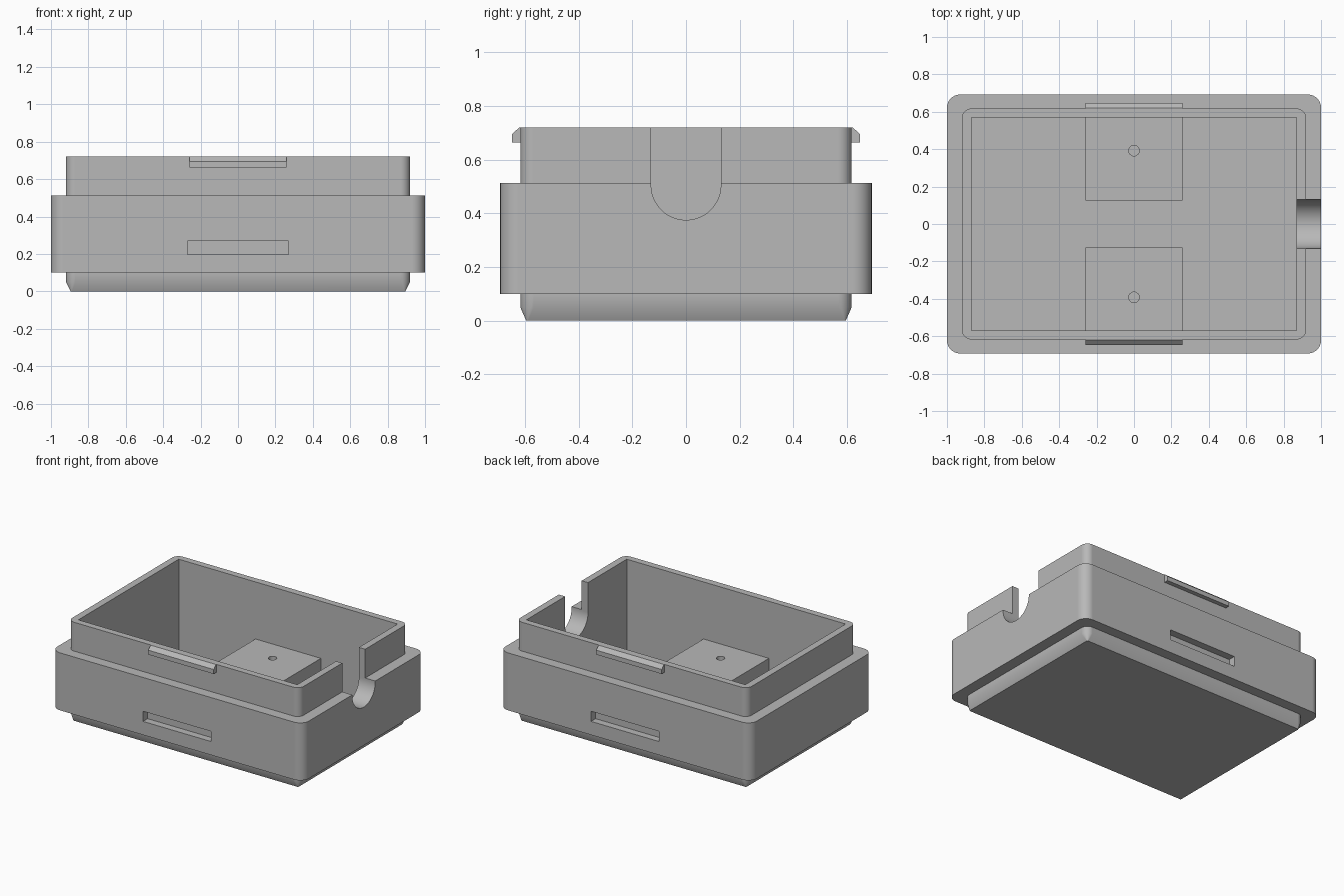
import bpy
import bmesh
import math

# remove the default cube only
cube = bpy.data.objects.get("Cube")
if cube:
    bpy.data.objects.remove(cube, do_unlink=True)

# single plastic colour
grey = bpy.data.materials.new("plain grey plastic")
grey.use_nodes = True
colour = (0.48, 0.48, 0.48, 1)
grey.diffuse_color = colour
grey.node_tree.nodes["Principled BSDF"].inputs["Base Color"].default_value = colour


def finish(name, bm):
    bmesh.ops.recalc_face_normals(bm, faces=bm.faces)
    mesh = bpy.data.meshes.new(name)
    bm.to_mesh(mesh)
    bm.free()
    mesh.materials.append(grey)
    obj = bpy.data.objects.new(name, mesh)
    bpy.context.collection.objects.link(obj)
    return obj


def loft(name, rings):
    """Skin a stack of equal-length point rings and cap both ends."""
    bm = bmesh.new()
    loops = [[bm.verts.new(p) for p in ring] for ring in rings]
    n = len(loops[0])
    for a, b in zip(loops, loops[1:]):
        for i in range(n):
            j = (i + 1) % n
            bm.faces.new((a[i], a[j], b[j], b[i]))
    bm.faces.new(loops[0])
    bm.faces.new(loops[-1])
    return finish(name, bm)


def rounded(hx, hy, r, z, steps=8):
    """Rounded rectangle centred on the origin at height z."""
    pts = []
    for k, (sx, sy) in enumerate(((1, 1), (-1, 1), (-1, -1), (1, -1))):
        for i in range(steps + 1):
            a = math.pi / 2 * (k + i / steps)
            pts.append((sx * (hx - r) + r * math.cos(a),
                        sy * (hy - r) + r * math.sin(a), z))
    return pts


def box(name, x, y, z):
    return loft(name, [[(x[0], y[0], h), (x[1], y[0], h),
                        (x[1], y[1], h), (x[0], y[1], h)] for h in z])


def cut(target, cutter):
    mod = target.modifiers.new("cut", 'BOOLEAN')
    mod.operation = 'DIFFERENCE'
    mod.solver = 'EXACT'
    mod.object = cutter
    select(target)
    bpy.ops.object.modifier_apply(modifier=mod.name)
    bpy.data.objects.remove(cutter, do_unlink=True)


def select(obj):
    bpy.ops.object.select_all(action='DESELECT')
    obj.select_set(True)
    bpy.context.view_layer.objects.active = obj


def smooth(obj):
    select(obj)
    bpy.ops.object.shade_smooth_by_angle(angle=math.radians(30))
    mod = obj.modifiers.new("even shading", 'WEIGHTED_NORMAL')
    mod.keep_sharp = True


FLOOR, PAD_TOP, TOP = 0.07, 0.31, 0.72
IN_X, IN_Y = 0.87, 0.57

# outer shell: chamfered foot, wide body, upper lip
shell = loft("box_shell", [
    rounded(0.895, 0.595, 0.006, 0),
    rounded(0.92, 0.617, 0.05, 0.05),
    rounded(0.92, 0.617, 0.05, 0.10),
    rounded(1.0, 0.692, 0.07, 0.10),
    rounded(1.0, 0.692, 0.07, 0.513),
    rounded(0.92, 0.617, 0.05, 0.513),
    rounded(0.92, 0.617, 0.05, TOP),
])
cut(shell, box("cavity", (-IN_X, IN_X), (-IN_Y, IN_Y), (FLOOR, 1)))

# round-bottomed cable notch in the +x wall
arch = [(0.13 * math.cos(a), 0.505 + 0.13 * math.sin(a))
        for a in (math.pi * (1 + i / 24) for i in range(25))]
arch += [(0.13, 1), (-0.13, 1)]
cut(shell, loft("notch", [[(x, y, z) for y, z in arch] for x in (0.8, 1.1)]))

# latch slots, front and back
for s in (-1, 1):
    cut(shell, box("slot", (-0.27, 0.27), (s * 0.64, s * 0.8), (0.197, 0.27)))
smooth(shell)

# latch ridges on the lip and mounting pads on the floor
profile = [(0.60, TOP), (0.62, TOP), (0.648, 0.695), (0.648, 0.663), (0.60, 0.663)]
for s, side in ((-1, "front"), (1, "back")):
    loft(side + "_latch", [[(x, s * y, z) for y, z in profile]
                           for x in (-0.26, 0.26)])
    pad = box(side + "_pad", (-0.26, 0.26), (s * 0.125, s * (IN_Y + 0.01)),
              (FLOOR, PAD_TOP))
    hole = [[(0.028 * math.cos(a), s * 0.392 + 0.028 * math.sin(a), z)
             for a in (math.tau * i / 24 for i in range(24))]
            for z in (0.14, 0.4)]
    cut(pad, loft("screw_hole", hole))
    smooth(pad)
